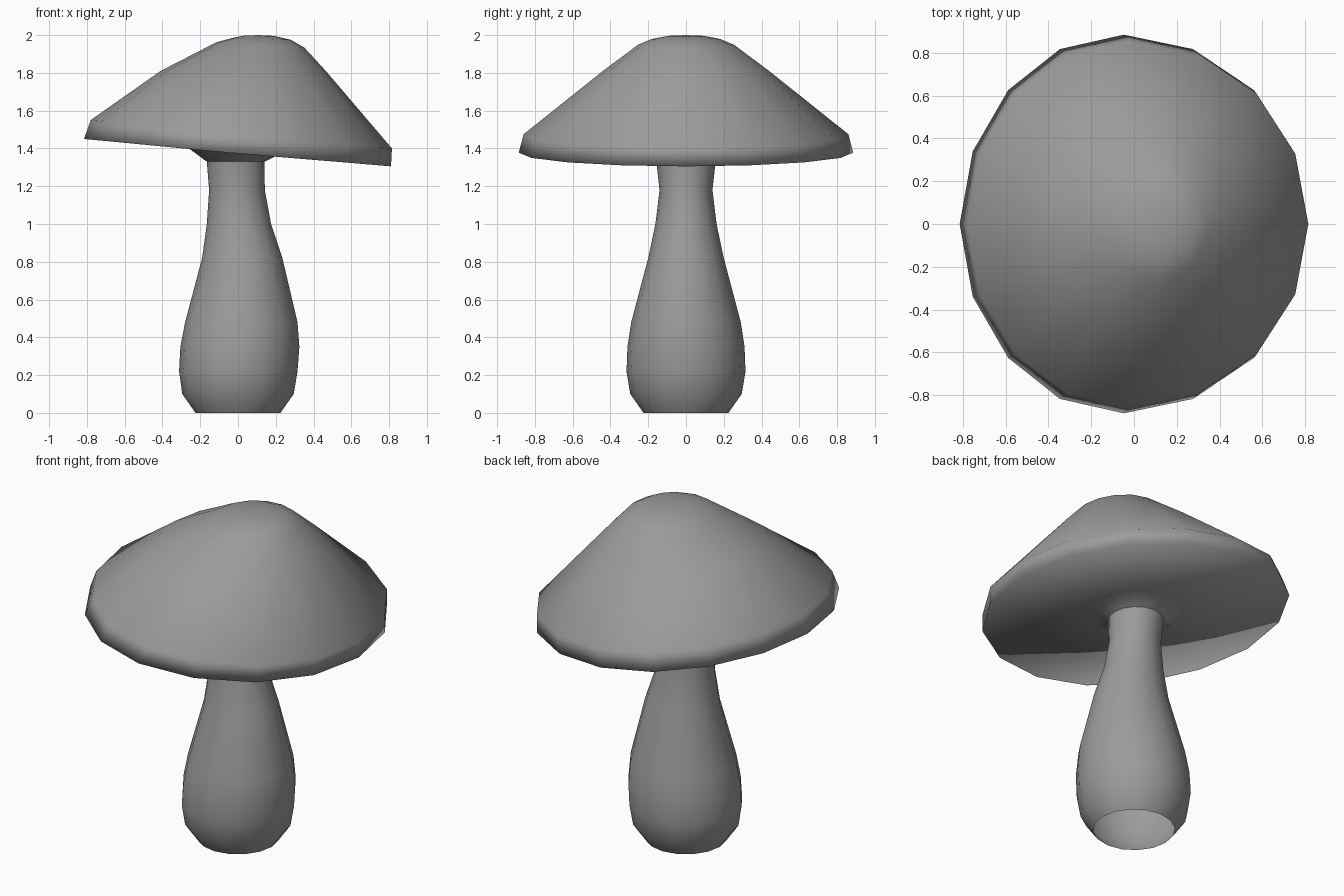
import bpy
import bmesh
from math import sin, cos, tau

SIDES = 16

cube = bpy.data.objects.get("Cube")
if cube:
    bpy.data.objects.remove(cube, do_unlink=True)

grey = bpy.data.materials.new("mushroom_grey")
grey.use_nodes = True
colour = (0.33, 0.33, 0.33, 1)
grey.diffuse_color = colour
grey.node_tree.nodes["Principled BSDF"].inputs["Base Color"].default_value = colour


def ring(bm, left, right, depth, skew=0):
    """Tilted oval ring between a left and a right point (x, z)."""
    cx, cz = (left[0] + right[0]) / 2, (left[1] + right[1]) / 2
    rx, rz = (right[0] - left[0]) / 2, (right[1] - left[1]) / 2
    verts = []
    for i in range(SIDES):
        a = tau * i / SIDES
        x = cx + rx * cos(a) - skew * sin(a) ** 4
        verts.append(bm.verts.new((x, depth * sin(a), cz + rz * cos(a))))
    return verts


def loft(name, sections, apex=None):
    """Skin rings from bottom to top, optionally closed by an apex."""
    bm = bmesh.new()
    rings = [ring(bm, *s) for s in sections]
    for low, high in zip(rings, rings[1:]):
        for i in range(SIDES):
            j = (i + 1) % SIDES
            bm.faces.new((low[i], low[j], high[j], high[i]))
    if apex:
        tip = bm.verts.new(apex)
        for i in range(SIDES):
            bm.faces.new((rings[-1][i], rings[-1][(i + 1) % SIDES], tip))
    for f in bm.faces:
        f.smooth = True
    mesh = bpy.data.meshes.new(name)
    bm.to_mesh(mesh)
    bm.free()
    mesh.materials.append(grey)
    obj = bpy.data.objects.new(name, mesh)
    bpy.context.collection.objects.link(obj)
    return obj


# Stem: bulbous, open at the foot, slightly bent (z, left x, right x, depth)
stem_profile = [
    (0, -0.225, 0.225, 0.225),
    (0.1, -0.295, 0.295, 0.295),
    (0.22, -0.312, 0.315, 0.315),
    (0.35, -0.305, 0.325, 0.31),
    (0.48, -0.28, 0.315, 0.29),
    (0.82, -0.19, 0.235, 0.2),
    (1.0, -0.165, 0.175, 0.162),
    (1.18, -0.153, 0.142, 0.14),
    (1.33, -0.165, 0.14, 0.157),
]
loft("stem", [((l, z), (r, z), d) for z, l, r, d in stem_profile])

# Cap: flared neck, flat underside, bevelled rim and lopsided dome
loft("cap", [
    ((-0.165, 1.33), (0.14, 1.33), 0.157),
    ((-0.28, 1.415), (0.23, 1.375), 0.26),
    ((-0.815, 1.45), (0.81, 1.305), 0.885, 0.045),
    ((-0.78, 1.55), (0.815, 1.4), 0.86, 0.03),
    ((-0.41, 1.81), (0.465, 1.81), 0.44),
    ((-0.115, 1.962), (0.35, 1.935), 0.255),
    ((-0.03, 1.985), (0.28, 1.975), 0.18),
    ((0.03, 1.997), (0.19, 1.996), 0.09),
], apex=(0.11, 0, 2.0))
